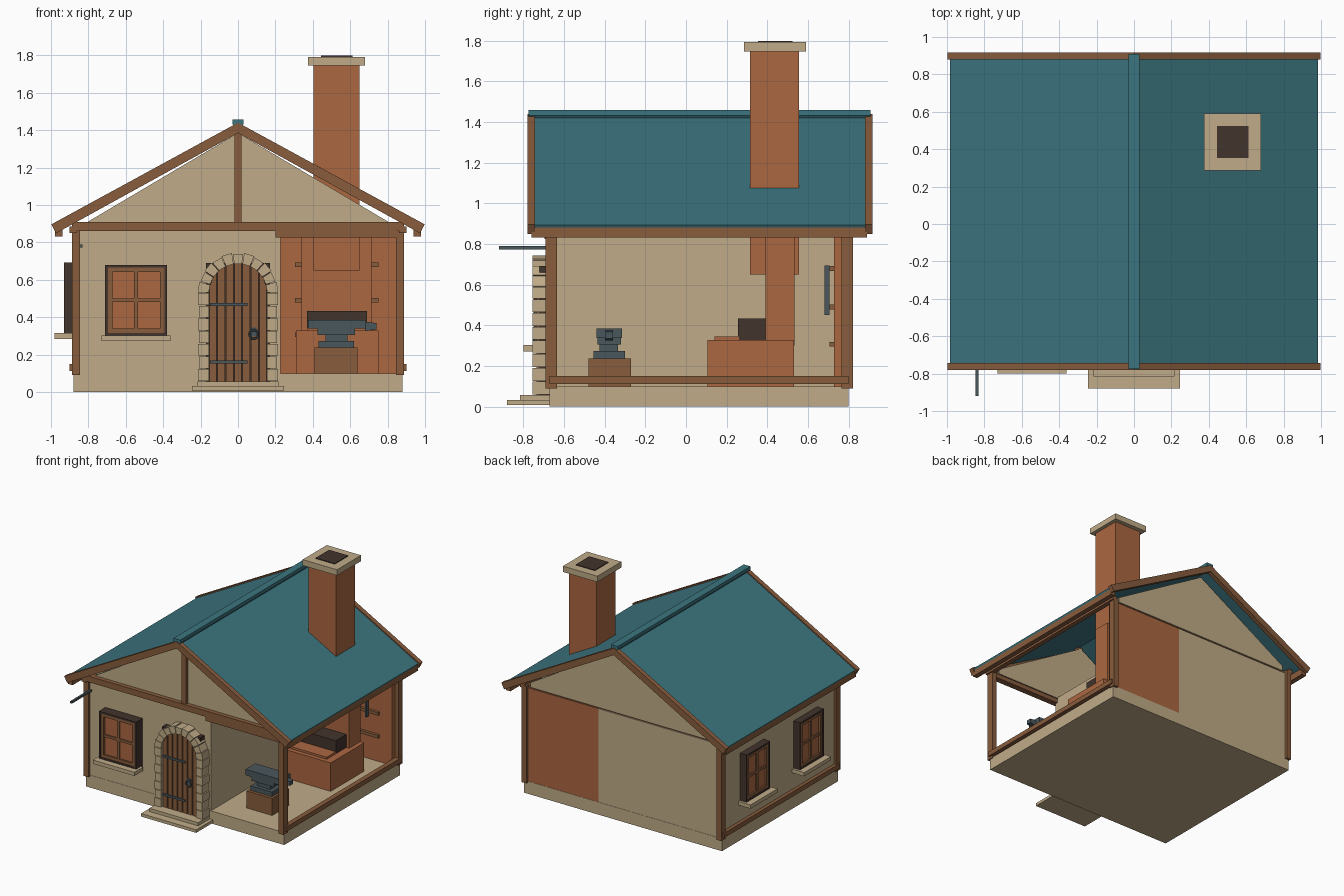
import bpy, bmesh, math
from mathutils import Matrix

if "Cube" in bpy.data.objects:
    bpy.data.objects.remove(bpy.data.objects["Cube"])


def material(name, rgb):
    m = bpy.data.materials.new(name)
    lin = [((c / 255 + 0.055) / 1.055) ** 2.4 for c in rgb]
    m.diffuse_color = (*lin, 1)
    m.use_nodes = True
    m.node_tree.nodes["Principled BSDF"].inputs["Base Color"].default_value = m.diffuse_color
    return m


STONE = material("pale stone", (192, 171, 136))
WOOD = material("brown wood", (136, 92, 61))
DARK = material("dark soot", (66, 51, 45))
BRICK = material("orange brick", (171, 103, 65))
TEAL = material("teal roofing", (60, 117, 127))
IRON = material("slate iron", (74, 87, 92))


def box(x0, x1, y0, y1, z0, z1):
    return [(x0, z0), (x1, z0), (x1, z1), (x0, z1)], y0, y1


def build(name, mat, *prisms, matrix=None):
    """Extrude each (x, z) outline from y0 to y1 and gather them in one object."""
    bm = bmesh.new()
    for pts, y0, y1 in prisms:
        a = [bm.verts.new((x, y0, z)) for x, z in pts]
        b = [bm.verts.new((x, y1, z)) for x, z in pts]
        bm.faces.new(a)
        bm.faces.new(b[::-1])
        for i in range(len(pts)):
            j = (i + 1) % len(pts)
            bm.faces.new((a[j], a[i], b[i], b[j]))
    bmesh.ops.recalc_face_normals(bm, faces=bm.faces)
    me = bpy.data.meshes.new(name)
    bm.to_mesh(me)
    bm.free()
    me.materials.append(mat)
    ob = bpy.data.objects.new(name, me)
    bpy.context.collection.objects.link(ob)
    if matrix:
        ob.matrix_world = matrix
    return ob


# Foundation and walls
build("foundation", STONE, box(-.88, .88, -.67, .80, 0, .10))
build("front_wall", STONE, box(-.87, .228, -.668, -.63, .10, .87))
build("left_wall", STONE, box(-.872, -.84, -.66, .79, .10, .87))
build("partition_wall", STONE, box(.19, .228, -.64, .75, .10, .87))
build("back_wall", STONE, box(-.86, .22, .73, .798, .10, .85))
build("brick_back_wall", BRICK, box(.22, .86, .727, .798, .10, .85))
gable = [(-.82, .86), (.82, .86), (.82, .90), (0, 1.385), (-.82, .90)]
build("front_gable", STONE, (gable, -.665, -.635))
build("back_gable", STONE, (gable, .77, .80))

# Timber frame
for sx, side in ((-1, "left"), (1, "right")):
    xs = sorted((sx * .845, sx * .888))
    for y, end in ((-.69, "front"), (.765, "back")):
        build(f"{end}_{side}_post", WOOD, box(*xs, y, y + .055, .09, .87))
    x0, x1 = sorted((sx * .86, sx * .90))
    build(f"{side}_sill_rail", WOOD, box(x0, x1, -.67, .80, .112, .15))
    build(f"{side}_wall_plate", WOOD, box(x0, x1, -.70, .82, .85, .885))
    x0, x1 = sorted((sx * .937, sx * .978))
    build(f"{side}_eave_beam", WOOD, box(x0, x1, -.76, .89, .832, .885))
build("front_tie_beam", WOOD, box(-.888, .888, -.70, -.64, .86, .908))
build("forge_lintel", WOOD, box(.20, .85, -.695, -.645, .825, .86))
build("back_tie_beam", WOOD, box(-.86, .86, .74, .79, .84, .87))
build("king_post", WOOD, box(-.02, .02, -.69, -.64, .90, 1.395))


# Roof slopes, barge boards and ridge cap
def slope(s, top, x_end, thick):
    k = .545
    return [(0, top), (s * x_end, top - k * x_end),
            (s * (x_end - thick * .45), top - k * x_end - thick * .85), (0, top - thick)]


for s, side in ((-1, "left"), (1, "right")):
    build(f"{side}_roof", TEAL, (slope(s, 1.43, .985, .025), -.75, .89))
    for y, end in ((-.78, "front"), (.88, "back")):
        build(f"{end}_{side}_barge_board", WOOD, (slope(s, 1.44, .998, .056), y, y + .038))
build("ridge_cap", TEAL, ([(-.018, 1.415), (.018, 1.415), (.03, 1.432), (.03, 1.458),
                           (-.03, 1.458), (-.03, 1.432)], -.775, .908))

# Chimney and forge
build("chimney", BRICK, box(.405, .65, .315, .555, .65, 1.75))
build("chimney_cap", STONE, box(.375, .68, .285, .59, 1.745, 1.792))
build("flue_opening", DARK, box(.443, .612, .353, .523, 1.78, 1.798))
build("forge_base", BRICK, box(.31, .75, .105, .53, .10, .328))
build("forge_back", BRICK, box(.34, .715, .39, .533, .30, .835))
build("forge_hearth", BRICK, box(.37, .69, .14, .26, .32, .345))
build("coal_bed", DARK, box(.37, .69, .255, .395, .32, .433))

# Tool rack on the brick wall
build("tool_rack", WOOD, *[box(.305, .75, .705, .73, z, z + .024) for z in (.295, .478, .668)])
build("hanging_tools", IRON, *[box(x, x + .016, .682, .706, .45, .695) for x in (.56, .65)])

# Anvil on its block
build("anvil_block", WOOD, box(.41, .64, -.48, -.27, .10, .237))
build("anvil", IRON,
      box(.43, .62, -.455, -.30, .235, .273),
      box(.468, .585, -.425, -.335, .27, .315),
      box(.425, .625, -.435, -.32, .305, .345),
      box(.375, .685, -.44, -.315, .338, .385),
      ([(.68, .326), (.74, .334), (.74, .368), (.68, .376)], -.398, -.358))

# Doorway: steps, backing, planks, ironwork
build("lower_step", STONE, box(-.245, .245, -.88, -.66, .008, .032))
build("upper_step", STONE, box(-.217, .217, -.815, -.66, .03, .057))
build("door_backing", DARK, box(-.17, .17, -.72, -.66, .055, .69))
SPRING, R_IN, R_OUT = .53, .156, .215
planks, width = [], 2 * R_IN / 7
for i in range(7):
    x0 = -R_IN + i * width + .003
    x1 = x0 + width - .006
    top = [(x, SPRING + math.sqrt(max(R_IN ** 2 - x * x, 0)))
           for x in (x1, (x0 + x1) / 2, x0)]
    planks.append(([(x0, .055), (x1, .055)] + top, -.736, -.715))
build("door_planks", WOOD, *planks)
build("door_hinges", IRON, *[box(-.15, .05, -.746, -.73, z, z + .016) for z in (.152, .46)])
build("door_lock", IRON, box(.07, .10, -.744, -.73, .30, .345))
bpy.ops.mesh.primitive_torus_add(major_radius=.023, minor_radius=.006, major_segments=16,
                                 minor_segments=6, location=(.085, -.75, .308),
                                 rotation=(math.pi / 2, 0, 0))
bpy.context.object.name = "door_ring"
bpy.context.object.data.materials.append(IRON)

# Stone surround: jamb blocks and arch wedges
stones, n, h = [], 7, (SPRING - .057) / 7
for i in range(n):
    z = .057 + i * h
    for s in (-1, 1):
        x0, x1 = sorted((s * R_IN, s * (R_OUT - .006 * (i % 2))))
        stones.append(box(x0, x1, -.755, -.66, z + .002, z + h - .002))
for i in range(11):
    a, b = (math.pi * i / 11 + .01, math.pi * (i + 1) / 11 - .01)
    r = R_OUT - .006 * (i % 2)
    stones.append(([(q * math.cos(t), SPRING + q * math.sin(t))
                    for q, t in ((R_IN, a), (r, a), (r, b), (R_IN, b))], -.755, -.66))
build("door_surround", STONE, *stones)


# Windows, modelled facing -y from the wall plane and then turned into place
def window(name, w, h, loc, turn=0):
    m = Matrix.Translation(loc) @ Matrix.Rotation(turn, 4, "Z")
    a, t = w / 2, .014
    frame = [box(-a, -a + t, -.06, 0, 0, h), box(a - t, a, -.06, 0, 0, h),
             box(-a, a, -.06, 0, h - t, h), box(-a, a, -.06, 0, 0, t)]
    build(name + "_frame", DARK, *frame, matrix=m)
    b, u = a - t, .024
    sash = [box(-b, -b + u, -.056, -.01, t, h - t), box(b - u, b, -.056, -.01, t, h - t),
            box(-b, b, -.054, -.01, t, t + u), box(-b, b, -.054, -.01, h - t - u, h - t),
            box(-.01, .01, -.052, -.01, t, h - t),
            box(-b, b, -.051, -.01, h / 2 - .01, h / 2 + .01)]
    build(name + "_sash", WOOD, *sash, matrix=m)
    build(name + "_panes", BRICK, box(-b, b, -.04, -.005, t, h - t), matrix=m)
    build(name + "_sill", STONE, box(-a - .02, a + .02, -.11, 0, -.028, .002), matrix=m)


window("front_window", .33, .38, (-.545, -.69, .30))
for y, label in ((-.27, "front"), (.41, "back")):
    window(f"left_{label}_window", .30, .38, (-.87, y, .312), -math.pi / 2)
# Packing that seats the front window against the wall
build("front_window_lining", DARK, box(-.71, -.38, -.691, -.66, .28, .68))

# Iron sign bracket
build("sign_bracket", IRON, box(-.847, -.831, -.92, -.66, .773, .789))
